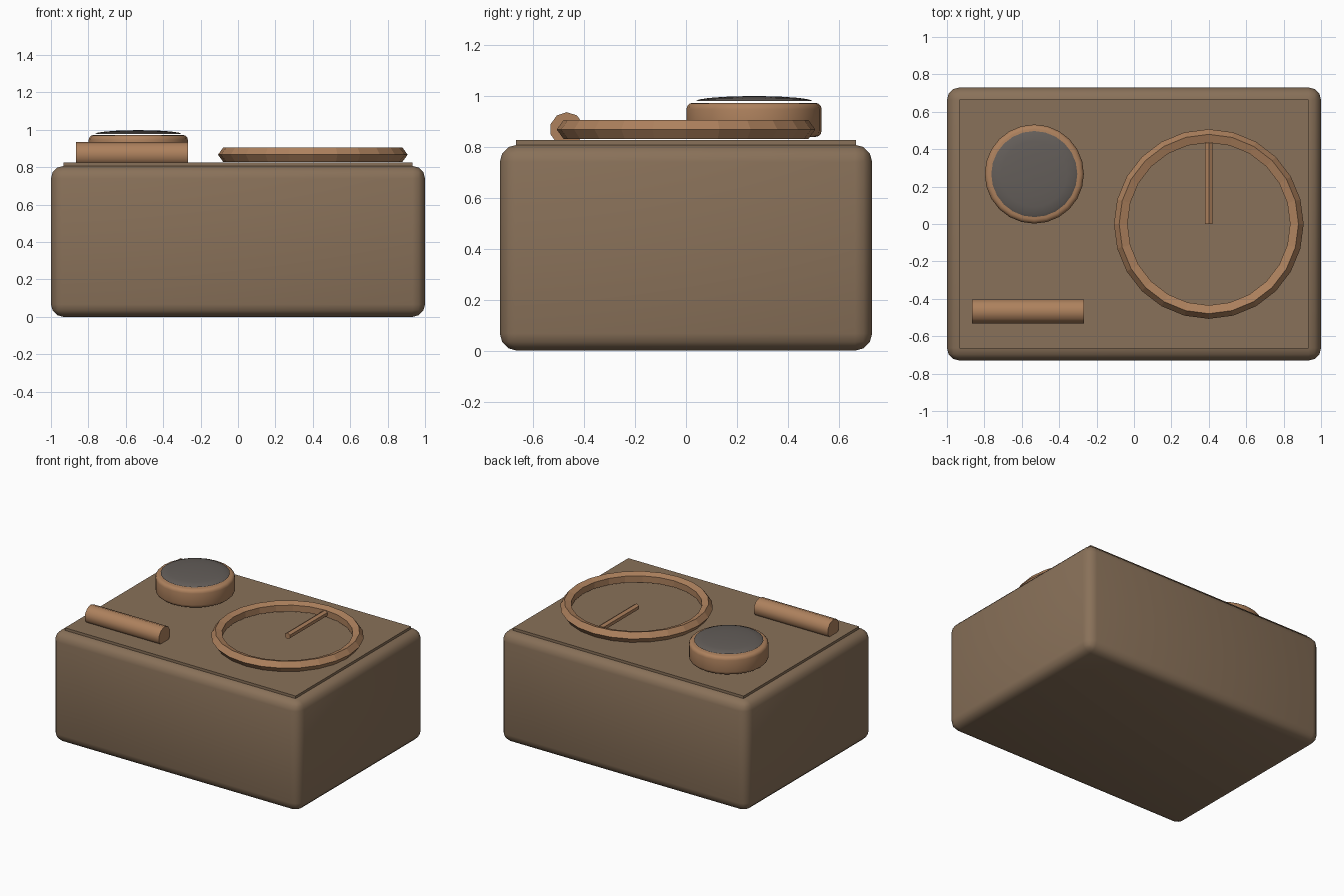
import bpy, bmesh, math
from mathutils import Matrix

if "Cube" in bpy.data.objects:
    bpy.data.objects.remove(bpy.data.objects["Cube"])


def material(name, rgb):
    m = bpy.data.materials.new(name)
    m.diffuse_color = (*rgb, 1)
    m.use_nodes = True
    m.node_tree.nodes["Principled BSDF"].inputs["Base Color"].default_value = m.diffuse_color
    return m


BROWN = material("casing brown", (0.25, 0.165, 0.10))
COPPER = material("copper trim", (0.42, 0.22, 0.11))
GREY = material("smoked grey", (0.125, 0.11, 0.10))


def finish(name, bm, mat, angle=None):
    """Turn a bmesh into an object; angle=None keeps flat faces."""
    bmesh.ops.recalc_face_normals(bm, faces=bm.faces)
    mesh = bpy.data.meshes.new(name)
    bm.to_mesh(mesh)
    bm.free()
    mesh.materials.append(mat)
    obj = bpy.data.objects.new(name, mesh)
    bpy.context.collection.objects.link(obj)
    if angle is not None:
        bpy.ops.object.select_all(action='DESELECT')
        obj.select_set(True)
        bpy.context.view_layer.objects.active = obj
        bpy.ops.object.shade_smooth_by_angle(angle=math.radians(angle))
    return obj


def box(name, size, centre, mat, bevel=0, angle=None):
    bm = bmesh.new()
    bmesh.ops.create_cube(bm, size=1, matrix=Matrix.Translation(centre) @ Matrix.Diagonal((*size, 1)))
    if bevel:
        bmesh.ops.bevel(bm, geom=bm.edges[:], offset=bevel, segments=3, profile=0.5, affect='EDGES')
    return finish(name, bm, mat, angle)


def rod(name, radius, length, sides, centre, axis, mat, angle=None):
    """Horizontal cylinder along X or Y with a vertex line on top."""
    bm = bmesh.new()
    turn = Matrix.Rotation(math.radians(90), 4, 'X')
    if axis == 'X':
        turn = Matrix.Rotation(math.radians(90), 4, 'Z') @ turn
    # Put a cross-section vertex straight up
    spin = Matrix.Rotation(math.radians(90), 4, 'Z')
    bmesh.ops.create_circle(bm, cap_ends=True, radius=radius, segments=sides)
    top = max(bm.verts, key=lambda v: v.co.y).co
    spin = Matrix.Rotation(math.radians(90) - math.atan2(top.y, top.x), 4, 'Z')
    ext = bmesh.ops.extrude_face_region(bm, geom=bm.faces[:])
    for v in ext["geom"]:
        if isinstance(v, bmesh.types.BMVert):
            v.co.z += length
    bmesh.ops.transform(bm, verts=bm.verts, matrix=Matrix.Translation(centre) @ turn @ spin
                        @ Matrix.Translation((0, 0, -length / 2)))
    return finish(name, bm, mat, angle)


def lathe(name, profile, sides, centre, mat, angle=None, closed=False):
    """Revolve (radius, z) points around a vertical axis."""
    bm = bmesh.new()
    rings = []
    for r, z in profile:
        rings.append([bm.verts.new((centre[0] + r * math.cos(2 * math.pi * i / sides),
                                    centre[1] + r * math.sin(2 * math.pi * i / sides), z))
                      for i in range(sides)])
    pairs = list(zip(rings, rings[1:]))
    if closed:
        pairs.append((rings[-1], rings[0]))
    for a, b in pairs:
        for i in range(sides):
            j = (i + 1) % sides
            bm.faces.new((a[i], a[j], b[j], b[i]))
    if not closed:
        bm.faces.new(rings[0])
        bm.faces.new(rings[-1])
    return finish(name, bm, mat, angle)


# Rounded casing and the raised panel on top
box("casing", (2.0, 1.46, 0.807), (0, 0, 0.4035), BROWN, bevel=0.067, angle=60)
box("top_panel", (1.867, 1.333, 0.04), (0, 0, 0.805), BROWN)

# Dial rim with five-sided section, and its hand
R, r = 0.467, 0.04
lathe("dial_rim", [(R + r * math.cos(2 * math.pi * k / 5), 0.867 + r * math.sin(2 * math.pi * k / 5))
                   for k in range(5)], 24, (0.4, 0), COPPER, closed=True)
rod("dial_hand", 0.023, 0.44, 6, (0.4, 0.22, 0.867), 'Y', COPPER)

# Horizontal roller
rod("roller", 0.067, 0.6, 10, (-0.567, -0.467, 0.868), 'X', COPPER, angle=40)

# Round knob with softened rims
K, b, z0, z1 = 0.265, 0.025, 0.838, 0.972
arc = [math.radians(a) for a in (0, 30, 60, 90)]
edge = [(K - b + b * math.sin(a), z0 + b - b * math.cos(a)) for a in arc]
edge += [(K - b + b * math.cos(a), z1 - b + b * math.sin(a)) for a in arc]
lathe("knob", edge, 24, (-0.533, 0.267), COPPER, angle=40)

# Shallow domed lens above the knob
dome = [(0.23 * math.cos(a), 0.978 + 0.02 * math.sin(a))
        for a in (math.radians(d) for d in (0, 20, 40, 60, 75, 88))]
lathe("lens", dome, 24, (-0.533, 0.267), GREY, angle=40)
